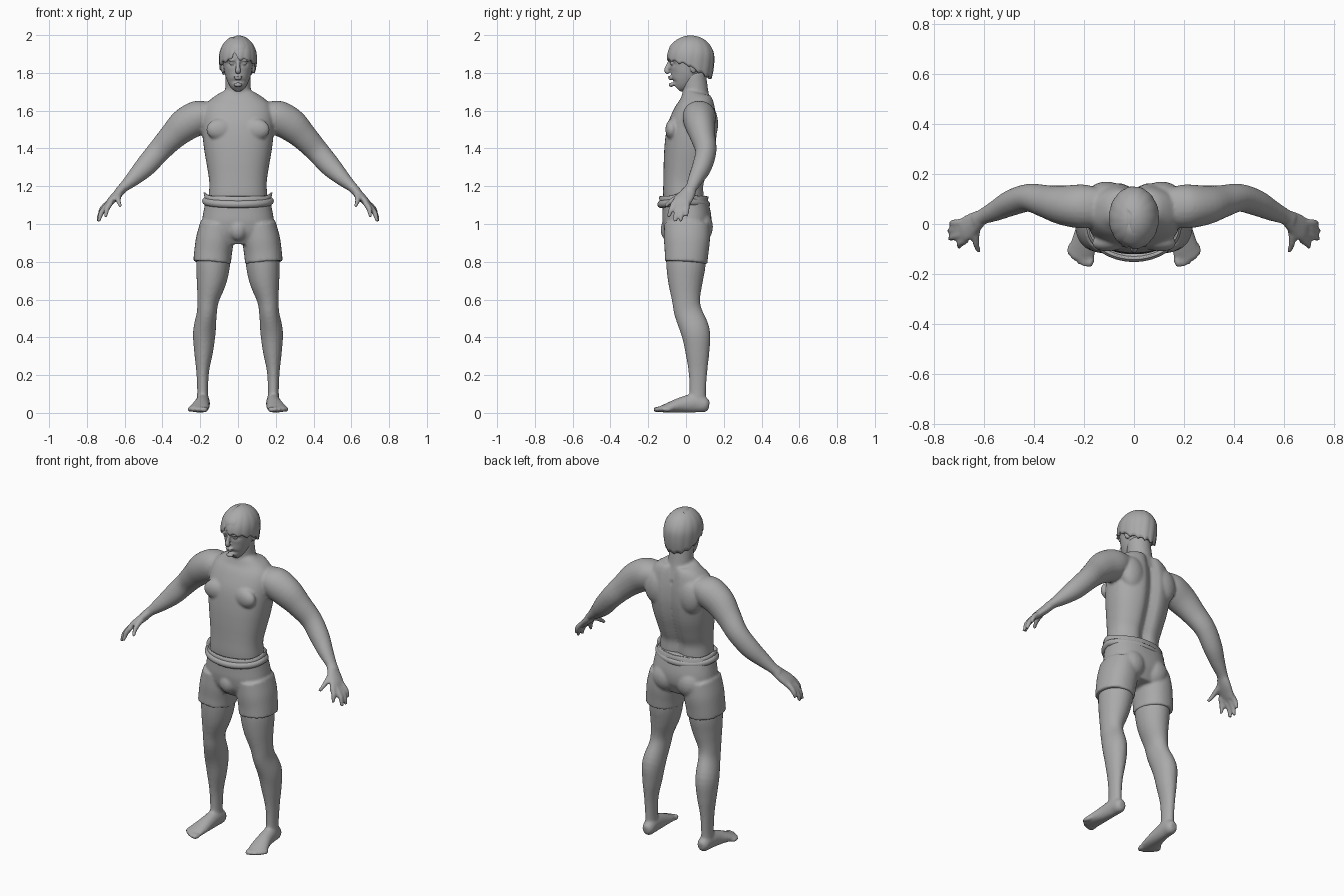
import bpy, bmesh, math
from mathutils import Vector, Matrix

cube = bpy.data.objects.get("Cube")
if cube:
    bpy.data.objects.remove(cube)

grey = bpy.data.materials.new("plain grey")
grey.use_nodes = True
colour = (0.4, 0.4, 0.4, 1)
grey.diffuse_color = colour
grey.node_tree.nodes["Principled BSDF"].inputs["Base Color"].default_value = colour

Y, Z = Vector((0, 1, 0)), Vector((0, 0, 1))


def curve_through(rows, steps=4):
    """Catmull-Rom interpolation of section rows."""
    rows = [Vector(r) for r in rows]
    pts = [rows[0]] + rows + [rows[-1]]
    out = []
    for a, b, c, d in zip(pts, pts[1:], pts[2:], pts[3:]):
        for k in range(steps):
            t = k / steps
            out.append(b + (c - a) * t / 2 + (a * 2 - b * 5 + c * 4 - d) * t * t / 2
                       + (b * 3 - a - c * 3 + d) * t ** 3 / 2)
    return out + [rows[-1]]


def loft(bm, rows, ref=Y, sides=24, power=2.0, tweak=None, mirror=False):
    """Closed skin through rows of x, y, z, side radius, ref radius."""
    rows = curve_through(rows)
    centres = [Vector(r[:3]) for r in rows]
    for s in (1, -1) if mirror else (1,):
        rings = []
        for i, r in enumerate(rows):
            t = (centres[min(i + 1, len(rows) - 1)] - centres[max(i - 1, 0)]).normalized()
            v = (ref - t * ref.dot(t)).normalized()
            u = v.cross(t)
            ring = []
            for k in range(sides):
                a = math.tau * k / sides
                ca, sa = math.cos(a), math.sin(a)
                p = (centres[i] + u * r[3] * math.copysign(abs(ca) ** (2 / power), ca)
                     + v * r[4] * math.copysign(abs(sa) ** (2 / power), sa))
                if tweak:
                    p = tweak(p)
                ring.append(bm.verts.new((p.x * s, p.y, p.z)))
            rings.append(ring)
        for lo, hi in zip(rings, rings[1:]):
            for k in range(sides):
                j = (k + 1) % sides
                bm.faces.new((lo[k], lo[j], hi[j], hi[k]))
        bm.faces.new(rings[0])
        bm.faces.new(rings[-1])


def stack(rows):
    """Rows of z, half width, front y, back y turned into loft rows."""
    return [(0, (f + b) / 2, z, w, (b - f) / 2) for z, w, f, b in rows]


def blob(bm, centre, size, turn=0, mirror=True):
    for s in (1, -1) if mirror else (1,):
        m = (Matrix.Translation((centre[0] * s, centre[1], centre[2]))
             @ Matrix.Rotation(turn * s, 4, "Z") @ Matrix.Diagonal((*size, 1)))
        bmesh.ops.create_uvsphere(bm, u_segments=20, v_segments=12, radius=1, matrix=m)


def finish(bm, name, voxel=0, smooth=4):
    bmesh.ops.recalc_face_normals(bm, faces=bm.faces)
    for f in bm.faces:
        f.smooth = True
    me = bpy.data.meshes.new(name)
    bm.to_mesh(me)
    bm.free()
    me.materials.append(grey)
    ob = bpy.data.objects.new(name, me)
    bpy.context.collection.objects.link(ob)
    if voxel:
        mod = ob.modifiers.new("fuse", "REMESH")
        mod.mode, mod.voxel_size, mod.use_smooth_shade = "VOXEL", voxel, True
        mod = ob.modifiers.new("soften", "SMOOTH")
        mod.factor, mod.iterations = 0.5, smooth
    return ob


# Body: torso with a spine groove
def spine(p):
    if p.y > 0.03:
        p.y -= 0.028 * math.exp(-(p.x / 0.035) ** 2)
    return p


bm = bmesh.new()
loft(bm, stack([(1.02, .16, -.1, .1), (1.14, .155, -.12, .1), (1.22, .152, -.12, .1),
                (1.3, .163, -.12, .125), (1.4, .18, -.115, .155), (1.5, .19, -.1, .17),
                (1.58, .19, -.07, .168), (1.64, .165, -.04, .155), (1.685, .11, -.02, .135),
                (1.7, .07, 0, .12)]), sides=56, power=2.35, tweak=spine)
blob(bm, (.085, -.065, 1.5), (.085, .042, .06), -.2)
blob(bm, (.11, .12, 1.53), (.075, .05, .1))
# Neck
loft(bm, [(0, .06, 1.6, .085, .08), (0, .05, 1.69, .07, .07), (0, .04, 1.8, .065, .065)])
# Arms
loft(bm, [(.13, .07, 1.6, .05, .07), (.2, .07, 1.57, .088, .088), (.28, .075, 1.525, .088, .08),
          (.35, .09, 1.46, .072, .066), (.42, .105, 1.385, .062, .056),
          (.49, .085, 1.305, .056, .052), (.55, .055, 1.245, .042, .042),
          (.605, .03, 1.195, .027, .032), (.63, .015, 1.17, .026, .034)], mirror=True)
# Hands
loft(bm, [(.605, .03, 1.195, .024, .03), (.64, .005, 1.155, .024, .044),
          (.675, -.02, 1.12, .02, .05), (.69, -.03, 1.1, .014, .046)], mirror=True)
fingers = [((.672, -.062, 1.115), (.7, -.093, 1.035)), ((.688, -.042, 1.105), (.737, -.06, 1.012)),
           ((.69, -.018, 1.105), (.742, -.028, 1.012)), ((.684, .006, 1.115), (.735, .004, 1.04)),
           ((.63, -.02, 1.155), (.622, -.112, 1.092))]
for root, tip in fingers:
    a, b = Vector(root), Vector(tip)
    bend = a.lerp(b, .55) + Vector((.008, 0, .006))
    loft(bm, [(*a, .016, .016), (*bend, .015, .014), (*b, .009, .009)],
         ref=Vector((.3, 1, .1)), sides=12, mirror=True)
# Legs
loft(bm, [(.115, 0, .95, .085, .1), (.13, 0, .8, .09, .105), (.14, -.003, .7, .08, .093),
          (.158, 0, .6, .058, .075), (.165, .012, .53, .053, .074), (.178, .05, .43, .06, .077),
          (.182, .06, .33, .051, .065), (.187, .063, .22, .034, .05), (.187, .062, .12, .029, .044),
          (.187, .06, .05, .032, .046)], mirror=True)
# Feet and toes
loft(bm, [(.184, .122, .038, .02, .025), (.184, .1, .042, .034, .04), (.186, .05, .052, .037, .05),
          (.192, -.02, .043, .042, .042), (.202, -.08, .031, .051, .029),
          (.21, -.12, .022, .053, .02), (.212, -.14, .02, .04, .015)], ref=Z, mirror=True)
for k in range(5):
    blob(bm, (.175 + .02 * k, -.148 + .004 * k * k * .8, .018),
         (.016 - .001 * k, .028, .016 - .001 * k), .25)
finish(bm, "body", .008)

# Shorts: hips, two legs and seat
bm = bmesh.new()
loft(bm, stack([(.9, .13, -.08, .1), (.96, .19, -.115, .125), (1.02, .19, -.125, .135),
                (1.08, .18, -.125, .125), (1.135, .17, -.125, .11)]), sides=40, power=2.3)
loft(bm, [(.137, 0, .795, .1, .113), (.132, .003, .85, .1, .116), (.122, .005, .92, .1, .122),
          (.11, .005, 1.0, .09, .12)], sides=32, power=2.2, mirror=True)
blob(bm, (.08, .075, .985), (.08, .068, .085))
blob(bm, (0, -.09, .97), (.05, .045, .06), mirror=False)
finish(bm, "shorts", .008, 3)


# Waistband roll and flared top edge, each an open band around the hips
def band(name, profile, sag, wave):
    bm = bmesh.new()
    n = 64
    rings = []
    for k in range(n):
        a = math.tau * k / n
        dz = -sag * abs(math.sin(a)) + wave * math.cos(4 * a) * math.cos(a) ** 2
        rings.append([bm.verts.new(((.16 + o) * math.cos(a), -.012 + (.11 + o) * math.sin(a), z + dz))
                      for o, z in profile])
    m = len(profile)
    for k in range(n):
        p, q = rings[k], rings[(k + 1) % n]
        for i in range(m):
            j = (i + 1) % m
            bm.faces.new((p[i], q[i], q[j], p[j]))
    finish(bm, name)


roll = [(.012 + .018 * math.cos(math.tau * i / 10), 1.122 + .02 * math.sin(math.tau * i / 10))
        for i in range(10)]
band("waistband_roll", roll, .018, 0)
band("waistband_edge", [(0, 1.11), (.012, 1.11), (.022, 1.16), (.014, 1.162)], .015, .006)


# Head with eye sockets
def sockets(p):
    if p.y < 0:
        p.y += .014 * math.exp(-((abs(p.x) - .034) / .018) ** 2 - ((p.z - 1.85) / .013) ** 2)
        p.y += .008 * math.exp(-(p.x / .04) ** 2 - ((p.z - 1.755) / .008) ** 2)
    return p


bm = bmesh.new()
loft(bm, stack([(1.722, .025, -.08, -.02), (1.745, .048, -.088, .03), (1.79, .068, -.088, .08),
                (1.84, .078, -.09, .11), (1.885, .083, -.096, .12), (1.93, .08, -.085, .12),
                (1.97, .055, -.045, .09), (1.985, .02, 0, .05)]), sides=48, tweak=sockets)
loft(bm, [(0, -.086, 1.86, .009, .01), (0, -.096, 1.835, .01, .012), (0, -.102, 1.812, .015, .014),
          (0, -.09, 1.8, .012, .01)], sides=16)
blob(bm, (0, -.086, 1.779), (.023, .01, .006), mirror=False)
blob(bm, (0, -.083, 1.768), (.02, .01, .006), mirror=False)
blob(bm, (0, -.078, 1.737), (.022, .014, .012), mirror=False)
blob(bm, (.032, -.083, 1.867), (.024, .011, .006), -.2)
blob(bm, (.033, -.074, 1.85), (.014, .011, .008))
blob(bm, (.08, .04, 1.83), (.01, .02, .033), .4)
finish(bm, "head", .005, 3)

# Hair: cap from the crown down to a hairline, with swept locks and a parting
bm = bmesh.new()
cols, levels = 120, 20
grid = []
for k in range(cols):
    a = math.tau * k / cols
    ca, sa = math.cos(a), math.sin(a)
    rim = 1.835 - .065 * max(sa, 0) ** .7 + .035 * max(-sa, 0)
    rim += .045 * math.exp(-((ca + .2) / .13) ** 2) * (sa < 0)
    rim += .012 * (abs(math.sin(a * 7 + .6)) - .5)
    col = []
    for i in range(1, levels + 1):
        t = i / levels
        z = 1.998 - (1.998 - rim) * t * t
        d = z - 1.88
        f = math.sqrt(max(0, 1 - (d / .118) ** 2)) if d > 0 else 1 - 10 * d * d
        f *= 1 + t * (.022 * abs(math.sin(a * 7 + .6 + 2 * t)) - .012)
        x, y = .1 * ca * f, .025 + .125 * sa * f
        z -= .007 * math.exp(-((x + .02) / .008) ** 2) * (y < .05)
        col.append(bm.verts.new((x, y, z)))
    grid.append(col)
crown = bm.verts.new((0, .025, 1.999))
for k in range(cols):
    p, q = grid[k], grid[(k + 1) % cols]
    bm.faces.new((crown, p[0], q[0]))
    for i in range(levels - 1):
        bm.faces.new((p[i], p[i + 1], q[i + 1], q[i]))
hair = finish(bm, "hair")
mod = hair.modifiers.new("thickness", "SOLIDIFY")
mod.thickness, mod.offset = .014, -1
